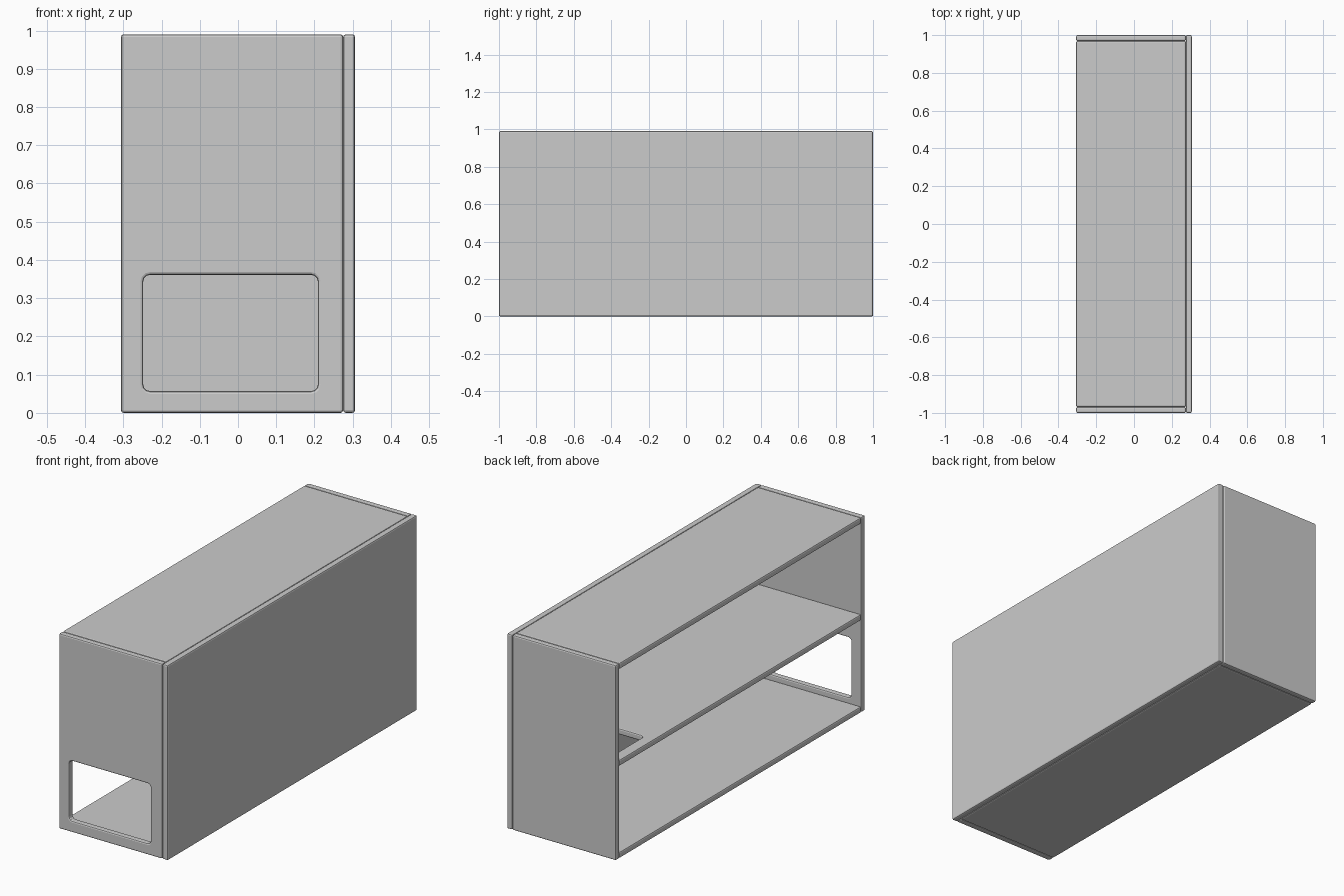
import bpy, bmesh, math
from mathutils import Vector

if "Cube" in bpy.data.objects:
    bpy.data.objects.remove(bpy.data.objects["Cube"])

T = 0.031              # board thickness
X0, X1 = -0.306, 0.306
H = 0.99
XB = X1 - T            # inner face of the long panel
YI = 1 - T             # inner face of the end panels


def box_mesh(name, lo, hi, round_axis=None, radius=0.018):
    """Box between two corners; optionally round the edges along one axis."""
    lo, hi = Vector(lo), Vector(hi)
    bm = bmesh.new()
    bmesh.ops.create_cube(bm, size=1)
    for v in bm.verts:
        v.co = Vector([(lo[i] + hi[i]) / 2 + v.co[i] * (hi[i] - lo[i]) for i in range(3)])
    if round_axis is not None:
        edges = [e for e in bm.edges
                 if abs((e.verts[0].co - e.verts[1].co).normalized()[round_axis]) > 0.9]
        bmesh.ops.bevel(bm, geom=edges, offset=radius, segments=3,
                        profile=0.5, affect='EDGES')
    mesh = bpy.data.meshes.new(name)
    bm.to_mesh(mesh)
    bm.free()
    ob = bpy.data.objects.new(name, mesh)
    bpy.context.collection.objects.link(ob)
    return ob


def board(name, lo, hi, cutter=None):
    """Board with softened edges and an optional cut-out."""
    ob = box_mesh(name, lo, hi)
    if cutter:
        cut = ob.modifiers.new("cutout", 'BOOLEAN')
        cut.operation = 'DIFFERENCE'
        cut.object = cutter
        cutter.hide_render = True
        cutter.hide_viewport = True
    bev = ob.modifiers.new("soft_edges", 'BEVEL')
    bev.width = 0.007
    bev.segments = 2
    bev.limit_method = 'ANGLE'
    bev.angle_limit = math.radians(45)
    bev.use_clamp_overlap = False
    return ob


# Rounded cut-outs: entrance in the front end, passage in the shelf
entrance = box_mesh("entrance_cutter", (-0.248, -1.1, 0.057), (0.209, -0.9, 0.361), 1)
passage = box_mesh("passage_cutter", (-0.248, 0.69, 0.4), (0.209, 0.92, 0.6), 2)

# Long closed side
board("long_panel", (XB, -1, 0), (X1, 1, H))

# End panels
board("front_end_panel", (X0, -1, 0), (XB, -YI, H), entrance)
board("back_end_panel", (X0, YI, 0), (XB, 1, H))

# Horizontal boards
board("bottom_panel", (X0, -YI, 0), (XB, YI, T))
board("top_panel", (X0, -YI, H - T), (XB, YI, H))
board("middle_shelf", (X0, -YI, 0.468), (XB, YI, 0.499), passage)
